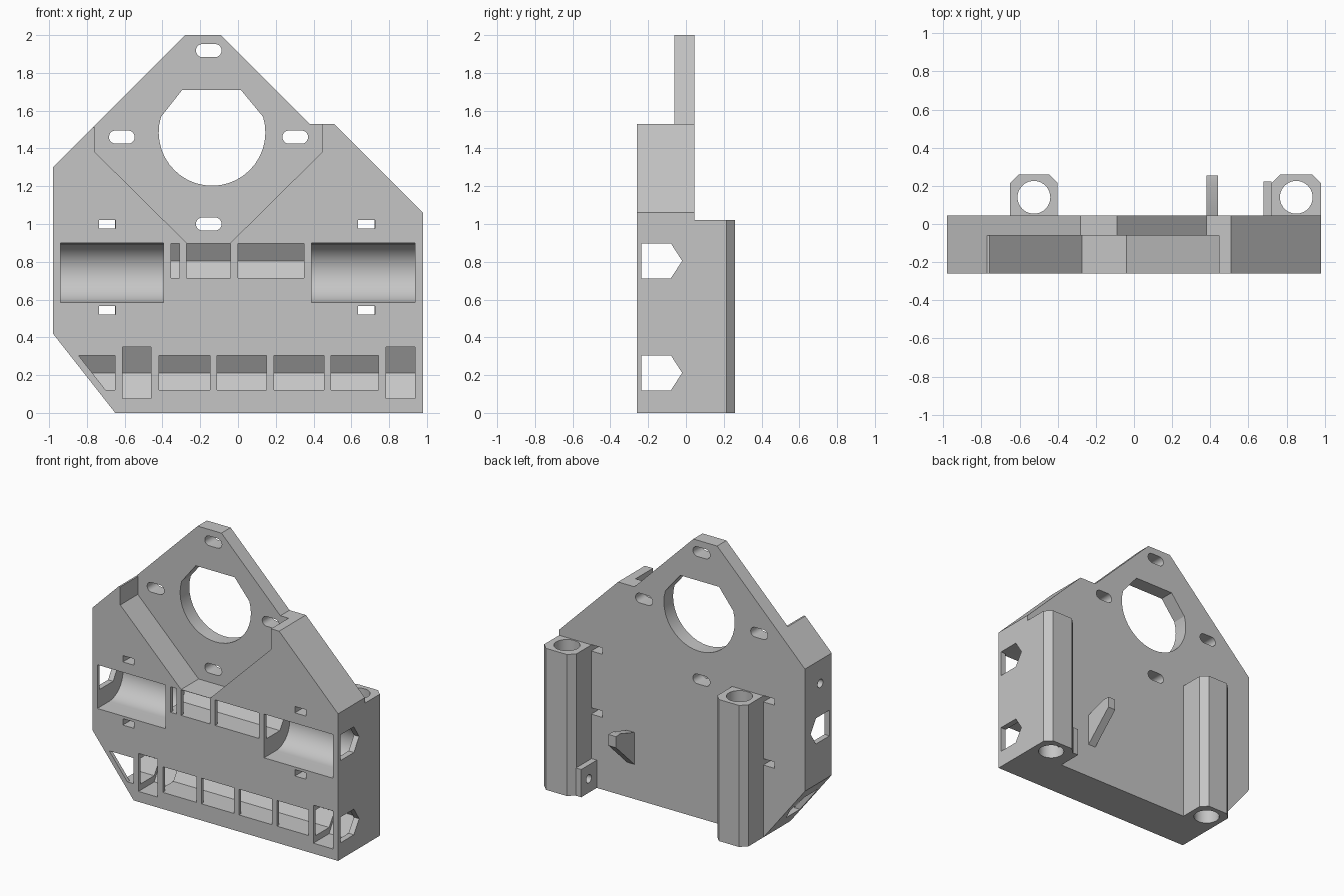
import bpy, bmesh
from math import sin, cos, pi, radians
from mathutils import Vector

if "Cube" in bpy.data.objects:
    bpy.data.objects.remove(bpy.data.objects["Cube"])

grey = bpy.data.materials.new("plain grey")
grey.use_nodes = True
tone = (0.56, 0.56, 0.56, 1)
grey.diffuse_color = tone
grey.node_tree.nodes["Principled BSDF"].inputs["Base Color"].default_value = tone

# Where the two profile coordinates go for each extrusion axis
PLACE = {"x": lambda a, b, t: (t, a, b),
         "y": lambda a, b, t: (a, t, b),
         "z": lambda a, b, t: (a, b, t)}


def prism(name, points, axis, start, end):
    """Extrude a closed profile along an axis."""
    bm = bmesh.new()
    face = bm.faces.new([bm.verts.new(PLACE[axis](a, b, start)) for a, b in points])
    grown = bmesh.ops.extrude_face_region(bm, geom=[face])
    shift = Vector(PLACE[axis](0, 0, end - start))
    bmesh.ops.translate(bm, vec=shift,
                        verts=[v for v in grown["geom"] if isinstance(v, bmesh.types.BMVert)])
    bmesh.ops.recalc_face_normals(bm, faces=bm.faces)
    mesh = bpy.data.meshes.new(name)
    bm.to_mesh(mesh)
    bm.free()
    mesh.materials.append(grey)
    obj = bpy.data.objects.new(name, mesh)
    bpy.context.collection.objects.link(obj)
    return obj


def rect(a0, a1, b0, b1):
    return [(a0, b0), (a1, b0), (a1, b1), (a0, b1)]


def arc(a, b, r, first=0, last=360, n=40):
    angles = [radians(first + (last - first) * i / n) for i in range(n + 1)]
    if last - first == 360:
        angles.pop()
    return [(a + r * cos(t), b + r * sin(t)) for t in angles]


def cut(target, *shape):
    """Subtract a prism from the target."""
    cutter = prism("cutter", *shape)
    cutter.hide_render = True
    mod = target.modifiers.new("cut", "BOOLEAN")
    mod.operation, mod.solver, mod.object = "DIFFERENCE", "EXACT", cutter
    bpy.context.view_layer.objects.active = target
    bpy.ops.object.modifier_apply(modifier=mod.name)
    bpy.data.objects.remove(cutter)


def channel(mid, half, depth=-0.02):
    """Pointed tunnel section in y and z."""
    return [(-0.235, mid - half), (-0.08, mid - half), (depth, mid),
            (-0.08, mid + half), (-0.235, mid + half)]


FRONT, BACK = -0.26, 0.045

# Body plate
body = prism("carriage_body", [(-0.65, 0), (0.98, 0), (0.98, 1.06), (0.51, 1.53), (0.38, 1.53),
                               (-0.09, 2), (-0.28, 2), (-0.98, 1.3), (-0.98, 0.42)],
             "y", FRONT, BACK)

# Motor recess
cut(body, [(-0.775, 1.51), (-0.757, 1.51), (-0.757, 1.38), (-0.272, 0.9), (-0.04, 0.9),
           (0.445, 1.38), (0.445, 2.1), (-0.775, 2.1)], "y", FRONT - 0.1, -0.06)

# Motor opening with flat top
cut(body, arc(-0.1375, 1.485, 0.2825, -197, 17, 24) + [(0.015, 1.71), (-0.295, 1.71)],
    "y", -0.4, 0.2)

# Motor screw slots
for x, z in [(-0.155, 1.918), (-0.615, 1.46), (0.303, 1.46), (-0.155, 1.0)]:
    cut(body, arc(x + 0.033, z, 0.035, -90, 90, 10) + arc(x - 0.033, z, 0.035, 90, 270, 10),
        "y", -0.4, 0.2)

# Strap slots
for x in (-0.692, 0.68):
    for z in (0.998, 0.543):
        cut(body, rect(x - 0.044, x + 0.044, z - 0.023, z + 0.023), "y", -0.4, 0.2)

# Long tunnels through the body
for z in (0.805, 0.212):
    cut(body, channel(z, 0.0925), "x", -1.2, 1.2)

# Bearing seats
seat = arc(-0.125, 0.7425, 0.1575, -90, 90, 32) + [(-0.4, 0.9), (-0.4, 0.585)]
for x0, x1 in ((-0.94, -0.395), (0.39, 0.938)):
    cut(body, seat, "x", x0, x1)

# Tunnel windows in the front wall
for x0, x1 in ((-0.355, -0.31), (-0.272, -0.04), (0, 0.35)):
    cut(body, rect(x0, x1, 0.714, 0.898), "y", -0.4, -0.2)
for x0, x1 in ((-0.418, -0.147), (-0.11, 0.152), (0.19, 0.455), (0.492, 0.745)):
    cut(body, rect(x0, x1, 0.12, 0.305), "y", -0.4, -0.2)
cut(body, [(-0.845, 0.305), (-0.7, 0.12), (-0.65, 0.12), (-0.65, 0.305)], "y", -0.4, -0.2)

# Taller end pockets
for x0, x1 in ((-0.612, -0.46), (0.783, 0.938)):
    cut(body, channel(0.212, 0.137, 0.0), "x", x0, x1)
    cut(body, rect(x0, x1, 0.075, 0.349), "y", -0.4, -0.2)

# Side screw hole
cut(body, arc(-0.13, 1.13, 0.03, n=20), "x", -1.1, -0.8)

# Rod towers on the back
towers = []
for name, x0, x1 in (("right_rod_tower", -0.65, -0.4), ("left_rod_tower", 0.722, 0.98)):
    tower = prism(name, [(x0, BACK), (x1, BACK), (x1, 0.215), (x1 - 0.045, 0.26),
                         (x0 + 0.045, 0.26), (x0, 0.215)], "z", 0, 1.02)
    cut(tower, arc((x0 + x1) / 2, 0.14, 0.086), "z", -0.1, 1.2)
    towers.append(tower)

# Clamp block beside the left tower
block = prism("clamp_block", rect(0.68, 0.722, BACK, 0.222), "z", 0, 0.2)
for part in (block, towers[1]):
    cut(part, arc(0.135, 0.1, 0.03, n=20), "x", 0.6, 0.82)

# Switch trigger fin
fin = prism("trigger_fin", [(BACK, 0.25), (0.255, 0.45), (0.255, 0.53), (0.2, 0.53),
                            (BACK, 0.48)], "x", 0.38, 0.44)

# Smooth round walls, sharp edges kept
for obj in [body, block, fin] + towers:
    bpy.ops.object.select_all(action="DESELECT")
    obj.select_set(True)
    bpy.context.view_layer.objects.active = obj
    bpy.ops.object.shade_smooth_by_angle(angle=radians(25))
